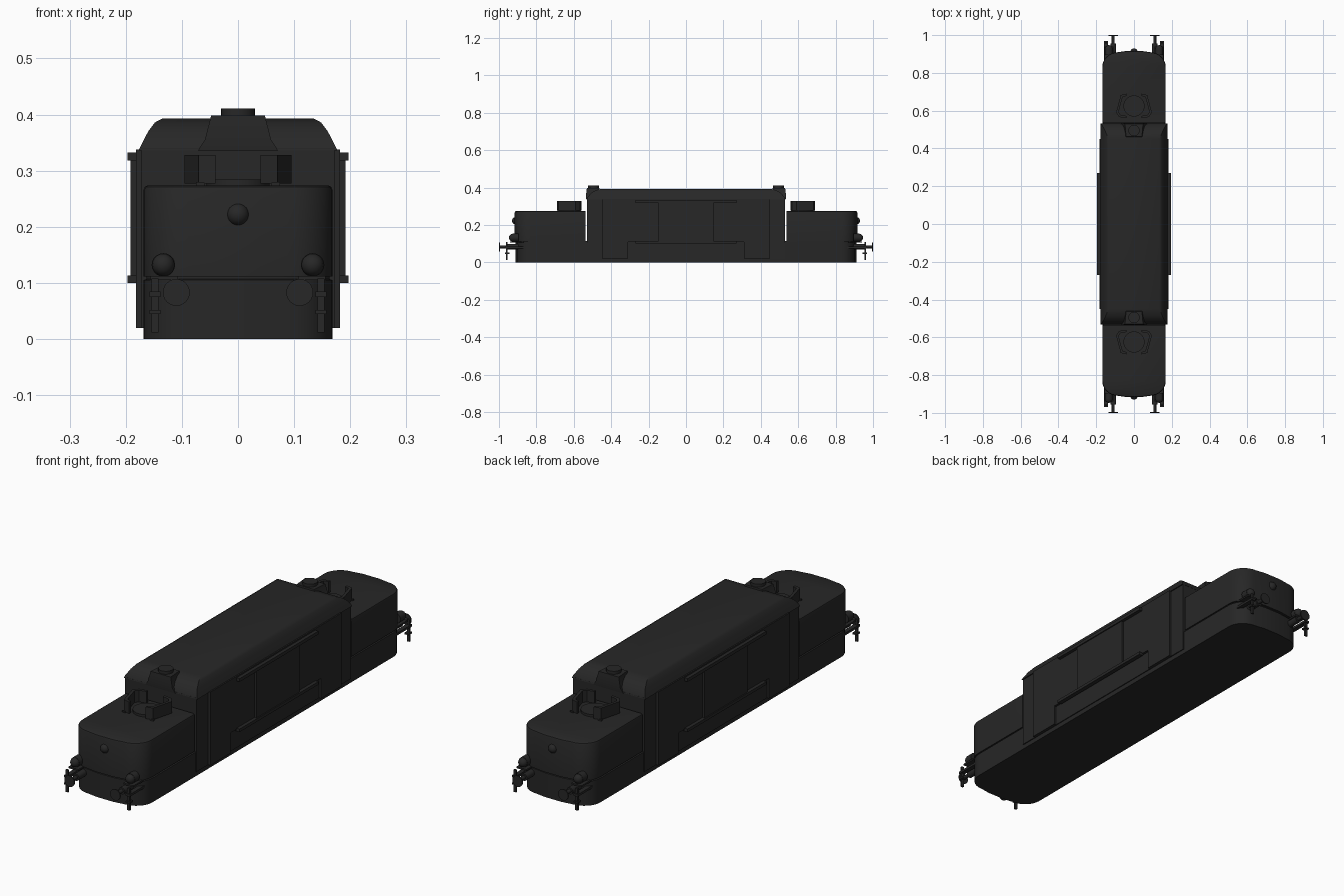
import bpy, bmesh, math
from mathutils import Matrix, Vector

if "Cube" in bpy.data.objects:
    bpy.data.objects.remove(bpy.data.objects["Cube"])

dark = bpy.data.materials.new("dark_steel")
dark.diffuse_color = (0.02, 0.02, 0.02, 1)
dark.use_nodes = True
dark.node_tree.nodes["Principled BSDF"].inputs["Base Color"].default_value = dark.diffuse_color


def finish(name, bm, mirror=""):
    bmesh.ops.recalc_face_normals(bm, faces=bm.faces)
    me = bpy.data.meshes.new(name)
    bm.to_mesh(me)
    bm.free()
    ob = bpy.data.objects.new(name, me)
    bpy.context.collection.objects.link(ob)
    me.materials.append(dark)
    if mirror:
        m = ob.modifiers.new("mirror", "MIRROR")
        m.use_axis = ("x" in mirror, "y" in mirror, False)
        m.use_mirror_merge = False
    bpy.ops.object.select_all(action="DESELECT")
    ob.select_set(True)
    bpy.context.view_layer.objects.active = ob
    bpy.ops.object.shade_smooth_by_angle(angle=math.radians(30))
    return ob


def loft(name, rings, mirror=""):
    """Closed skin through rings of equal point count."""
    bm = bmesh.new()
    loops = [[bm.verts.new(p) for p in r] for r in rings]
    n = len(loops[0])
    for a, b in zip(loops, loops[1:]):
        for i in range(n):
            j = (i + 1) % n
            bm.faces.new((a[i], a[j], b[j], b[i]))
    bm.faces.new(loops[0])
    bm.faces.new(loops[-1])
    return finish(name, bm, mirror)


def box(name, x, y, z, mirror=""):
    rings = [[(x[0], y[0], h), (x[1], y[0], h), (x[1], y[1], h), (x[0], y[1], h)] for h in z]
    return loft(name, rings, mirror)


def rod(name, a, b, r, mirror="", segs=20):
    a, b = Vector(a), Vector(b)
    d = b - a
    bm = bmesh.new()
    mat = Matrix.Translation((a + b) / 2) @ d.to_track_quat("Z", "Y").to_matrix().to_4x4()
    bmesh.ops.create_cone(bm, cap_ends=True, segments=segs, radius1=r, radius2=r, depth=d.length, matrix=mat)
    return finish(name, bm, mirror)


def ball(name, c, r, mirror=""):
    bm = bmesh.new()
    bmesh.ops.create_uvsphere(bm, u_segments=16, v_segments=10, radius=r, matrix=Matrix.Translation(c))
    return finish(name, bm, mirror)


def nose(hx, yf):
    """Rounded front outline from +x round to -x, slightly bowed."""
    pts = []
    for i in range(9):
        t = math.radians(90 * i / 8)
        pts.append((hx - 0.08 + 0.08 * math.cos(t), -(yf - 0.085 + 0.078 * math.sin(t))))
    pts.append((0.04, -yf))
    return pts + [(-x, y) for x, y in reversed(pts)]


# Full length rounded chassis with a narrow groove at its top
base = []
for h, d in ((0, 0), (0.105, 0), (0.107, 0.005), (0.115, 0.005)):
    p = nose(0.168 - d, 0.911 - d)
    base.append([(x, y, h) for x, y in p] + [(-x, -y, h) for x, y in p])
loft("chassis", base)

# Low end hoods
hood = []
for h, d in ((0.111, 0), (0.266, 0), (0.271, 0.002), (0.274, 0.007)):
    p = nose(0.168 - d, 0.916 - d)
    hood.append([(x, y, h) for x, y in p] + [(d - 0.168, -0.537, h), (0.168 - d, -0.537, h)])
loft("end_hood", hood, "y")

# Tall centre body and bevelled roof
box("centre_body", (-0.172, 0.172), (-0.53, 0.53), (0.02, 0.34))
roof = []
for x, y, h in ((0.177, 0.531, 0.336), (0.173, 0.528, 0.345), (0.16, 0.508, 0.37), (0.148, 0.482, 0.386), (0.135, 0.45, 0.393)):
    roof.append([(-x, -y, h), (x, -y, h), (x, y, h), (-x, y, h)])
loft("roof", roof)

# Side armour plate, cut away along the lower middle
plate = [(-0.45, 0.02), (-0.31, 0.02), (-0.31, 0.108), (0.31, 0.108), (0.31, 0.02),
         (0.45, 0.02), (0.45, 0.338), (-0.45, 0.338)]
loft("side_plate", [[(x, y, z) for y, z in plate] for x in (0.165, 0.182)], "x")

# Sliding doors and rails
box("door_rail_top", (0.178, 0.197), (-0.27, 0.27), (0.318, 0.332), "x")
box("door_rail_bottom", (0.178, 0.197), (-0.27, 0.27), (0.1, 0.113), "x")
box("sliding_door", (0.178, 0.192), (-0.148, 0.148), (0.11, 0.322), "x")

# Observation hatches at the roof ends
hatch = []
for w1, w2, yf, yb, h in ((0.072, 0.06, 0.533, 0.455, 0.335), (0.059, 0.05, 0.535, 0.458, 0.355),
                          (0.048, 0.042, 0.53, 0.462, 0.398)):
    hatch.append([(-w1, -yf, h), (w1, -yf, h), (w2, -yb, h), (-w2, -yb, h)])
loft("observation_hatch", hatch, "y")
rod("hatch_lid", (0, -0.495, 0.395), (0, -0.495, 0.411), 0.03, "y", 24)

# Gun platform disc and split shield on each hood
rod("platform_disc", (0, -0.625, 0.27), (0, -0.625, 0.284), 0.056, "y", 28)
outer = [(0.04, -0.69), (0.07, -0.683), (0.095, -0.59), (0.078, -0.566), (0.04, -0.56)]
inner = [(0.04, -0.678), (0.06, -0.672), (0.082, -0.593), (0.071, -0.578), (0.04, -0.572)]
loft("split_shield", [[(x, y, h) for x, y in outer + inner[::-1]] for h in (0.277, 0.328)], "xy")
for y in (-0.684, -0.566):
    box("shield_foot", (0.06, 0.075), (y - 0.004, y + 0.004), (0.265, 0.28), "xy")

# Headlamp on each nose
ball("headlamp", (0, -0.91, 0.222), 0.02, "y")

# Corner lamps on brackets
ball("corner_lamp", (0.133, -0.927, 0.132), 0.02, "xy")
rod("corner_lamp_hood", (0.133, -0.895, 0.132), (0.133, -0.927, 0.132), 0.021, "xy")
box("lamp_bracket", (0.108, 0.156), (-0.94, -0.87), (0.105, 0.112), "xy")

# Buffers
rod("buffer_plate", (0.11, -0.995, 0.083), (0.11, -1.0, 0.083), 0.024, "xy", 24)
rod("buffer_shaft", (0.11, -0.996, 0.083), (0.11, -0.9, 0.083), 0.008, "xy")
rod("buffer_sleeve", (0.11, -0.955, 0.083), (0.11, -0.89, 0.083), 0.015, "xy")

# Steps hanging beside the buffers
box("step_post", (0.142, 0.154), (-0.963, -0.955), (0.012, 0.108), "xy")
box("step_arm", (0.138, 0.158), (-0.968, -0.86), (0.075, 0.085), "xy")
box("step_tread", (0.138, 0.158), (-0.968, -0.945), (0.045, 0.052), "xy")
